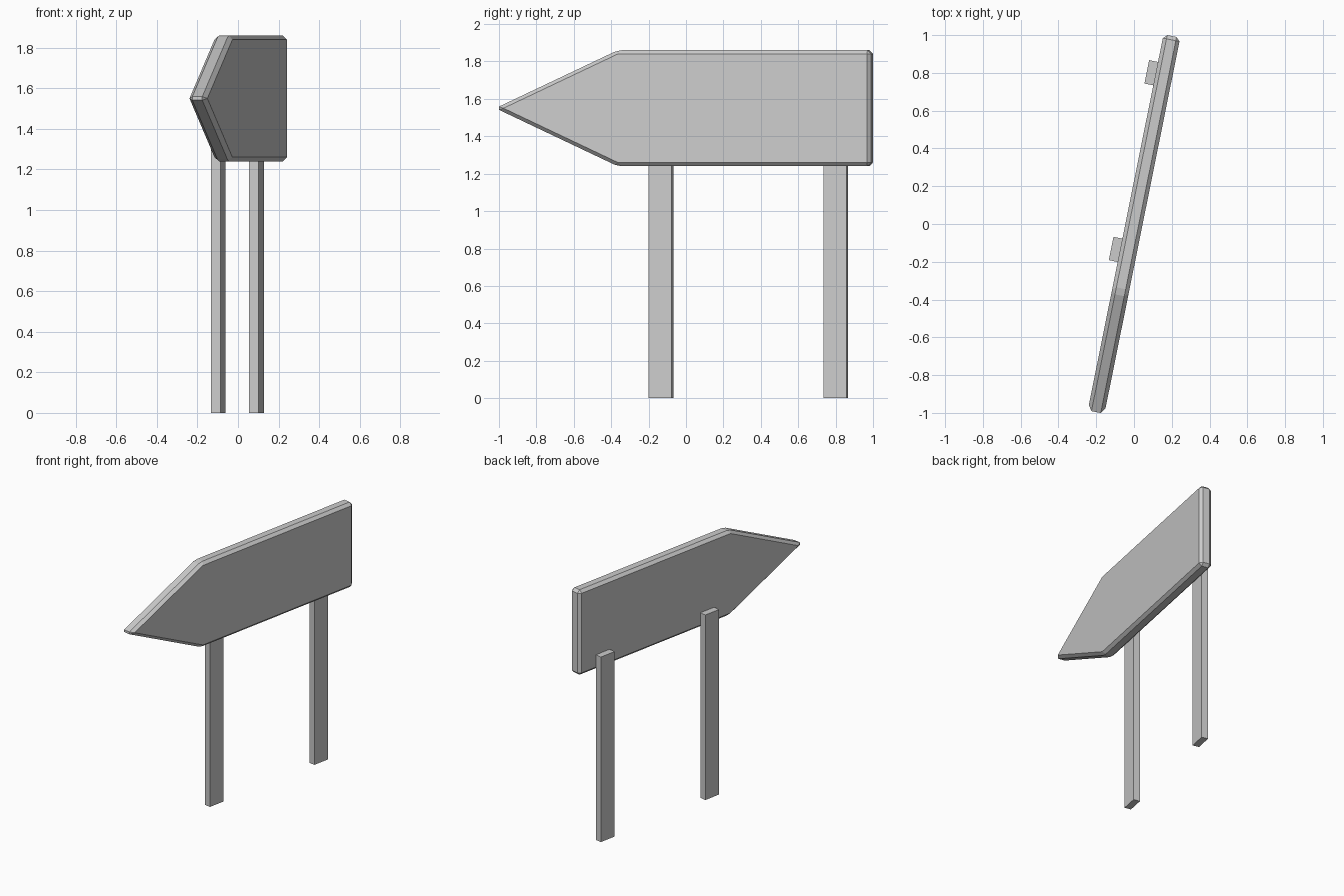
import bpy, bmesh, math
from mathutils import Matrix

if "Cube" in bpy.data.objects:
    bpy.data.objects.remove(bpy.data.objects["Cube"])

TURN = Matrix.Rotation(math.radians(-11.4), 4, 'Z')


def finish(name, bm):
    bmesh.ops.recalc_face_normals(bm, faces=bm.faces[:])
    bm.transform(TURN)
    mesh = bpy.data.meshes.new(name)
    bm.to_mesh(mesh)
    bm.free()
    obj = bpy.data.objects.new(name, mesh)
    bpy.context.collection.objects.link(obj)
    return obj


# Arrow board: extruded outline with every edge chamfered
outline = [(1.015, 1.24), (1.015, 1.86), (-0.367, 1.86), (-1.034, 1.55), (-0.367, 1.24)]
thick = 0.09
bm = bmesh.new()
face = bm.faces.new([bm.verts.new((-thick / 2, y, z)) for y, z in outline])
ext = bmesh.ops.extrude_face_region(bm, geom=[face], use_keep_orig=True)
moved = [g for g in ext["geom"] if isinstance(g, bmesh.types.BMVert)]
bmesh.ops.translate(bm, verts=moved, vec=(thick, 0, 0))
bmesh.ops.recalc_face_normals(bm, faces=bm.faces[:])
bmesh.ops.bevel(bm, geom=bm.edges[:], offset=0.02, offset_type='OFFSET',
                segments=1, profile=0.5, affect='EDGES')
finish("arrow_board", bm)

# Two flat posts fixed to the back of the board
for name, y in (("front_post", -0.151), ("rear_post", 0.803)):
    bm = bmesh.new()
    bmesh.ops.create_cube(bm, size=1, matrix=Matrix.Translation((-0.069, y, 0.675))
                          @ Matrix.Diagonal((0.048, 0.126, 1.35, 1)))
    finish(name, bm)
